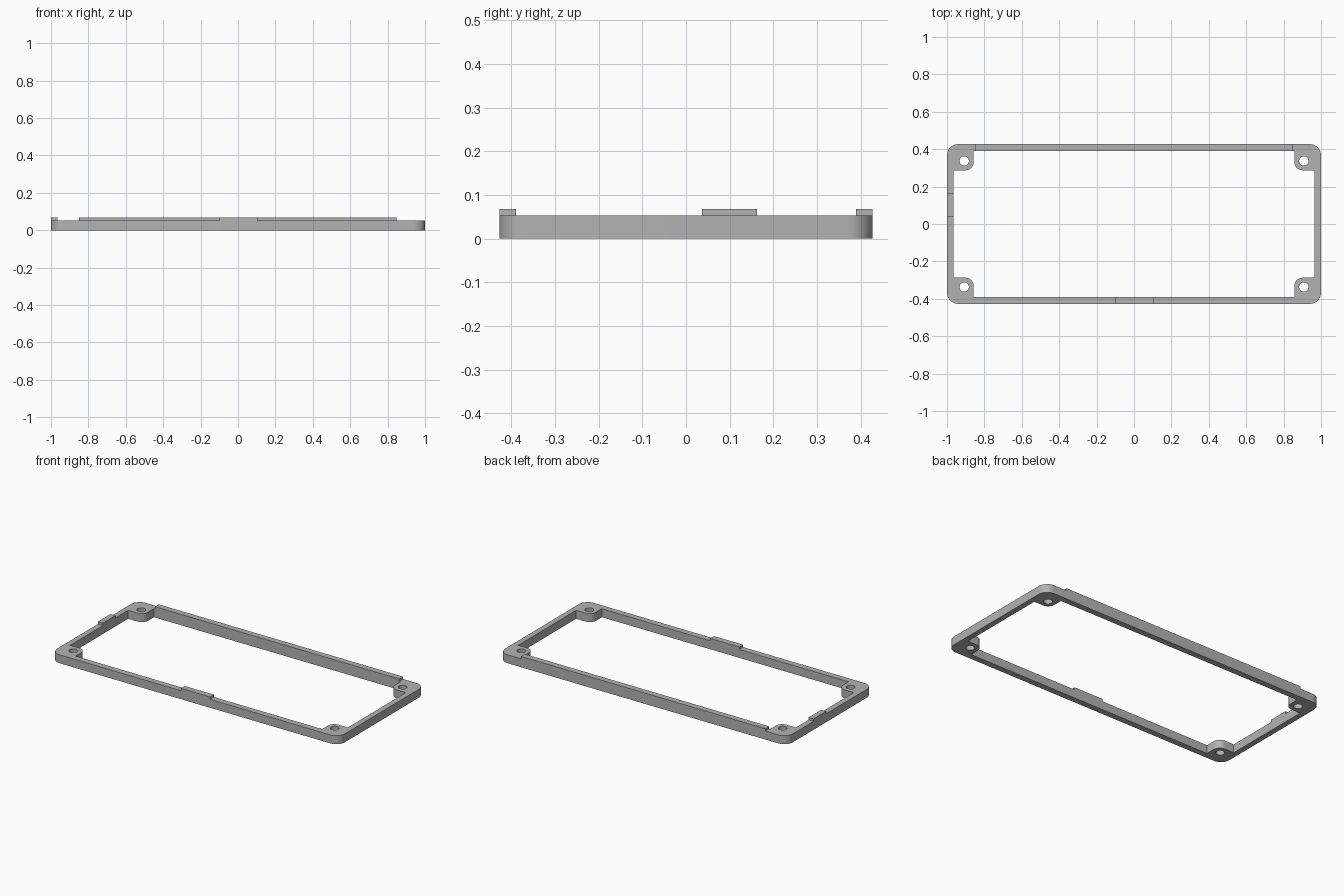
import bpy, bmesh
from math import sin, cos, pi

HALF_X, HALF_Y = 1.0, 0.427      # outer half sizes
IN_X, IN_Y = 0.965, 0.389        # inner wall faces
BOSS_X, BOSS_Y = 0.857, 0.287    # inner faces of the corner bosses
BASE_H, TOP_H = 0.053, 0.068
QUADRANTS = [(1, 1), (-1, 1), (-1, -1), (1, -1)]

cube = bpy.data.objects.get("Cube")
if cube:
    bpy.data.objects.remove(cube, do_unlink=True)

grey = bpy.data.materials.new("plain grey")
grey.use_nodes = True
colour = (0.45, 0.45, 0.45, 1)
grey.diffuse_color = colour
grey.node_tree.nodes["Principled BSDF"].inputs["Base Color"].default_value = colour


def arc(cx, cy, r, start, end, steps):
    angles = [start + (end - start) * i / steps for i in range(steps + 1)]
    return [(cx + r * cos(a), cy + r * sin(a)) for a in angles]


def four_corners(corner):
    """Mirror a first-quadrant run of points into a closed loop."""
    loop = []
    for sx, sy in QUADRANTS:
        run = [(x * sx, y * sy) for x, y in corner]
        loop += run if sx * sy > 0 else run[::-1]
    return loop


def add_object(name, mesh):
    obj = bpy.data.objects.new(name, mesh)
    mesh.materials.clear()
    mesh.materials.append(grey)
    bpy.context.collection.objects.link(obj)
    return obj


def extruded_plate(name, loops, height):
    """Fill closed loops (inner ones become holes) and extrude up from z = 0."""
    curve = bpy.data.curves.new(name + " outline", "CURVE")
    curve.dimensions = "2D"
    curve.fill_mode = "BOTH"
    curve.extrude = height / 2
    for loop in loops:
        spline = curve.splines.new("POLY")
        spline.points.add(len(loop) - 1)
        for point, (x, y) in zip(spline.points, loop):
            point.co = (x, y, 0, 1)
        spline.use_cyclic_u = True
    helper = bpy.data.objects.new(name + " outline", curve)
    bpy.context.collection.objects.link(helper)
    graph = bpy.context.evaluated_depsgraph_get()
    mesh = bpy.data.meshes.new_from_object(helper.evaluated_get(graph))
    bpy.data.objects.remove(helper, do_unlink=True)
    bm = bmesh.new()
    bm.from_mesh(mesh)
    bmesh.ops.remove_doubles(bm, verts=bm.verts, dist=1e-5)
    bmesh.ops.translate(bm, verts=bm.verts, vec=(0, 0, height / 2))
    bmesh.ops.recalc_face_normals(bm, faces=bm.faces)
    bm.to_mesh(mesh)
    bm.free()
    return add_object(name, mesh)


def raised_lip(name, x0, x1, y0, y1):
    bm = bmesh.new()
    bmesh.ops.create_cube(bm, size=1)
    size = (x1 - x0, y1 - y0, TOP_H - BASE_H)
    bmesh.ops.scale(bm, verts=bm.verts, vec=size)
    centre = ((x0 + x1) / 2, (y0 + y1) / 2, (BASE_H + TOP_H) / 2)
    bmesh.ops.translate(bm, verts=bm.verts, vec=centre)
    mesh = bpy.data.meshes.new(name)
    bm.to_mesh(mesh)
    bm.free()
    return add_object(name, mesh)


# Rounded frame with corner bosses and screw holes
R, BOSS_R = 0.06, 0.045
outer = four_corners(arc(HALF_X - R, HALF_Y - R, R, 0, pi / 2, 12))
boss = arc(BOSS_X + BOSS_R, BOSS_Y + BOSS_R, BOSS_R, 1.5 * pi, pi, 10)
inner = four_corners([(IN_X, BOSS_Y)] + boss + [(BOSS_X, IN_Y)])
holes = [arc(0.908 * sx, 0.337 * sy, 0.025, 0, 2 * pi, 32)[:-1] for sx, sy in QUADRANTS]
frame = extruded_plate("frame", [outer, inner] + holes, BASE_H)

bpy.context.view_layer.objects.active = frame
frame.select_set(True)
bpy.ops.object.shade_smooth_by_angle(angle=pi / 6)

# Raised lips on the back, front and right walls
raised_lip("back_lip", -0.85, 0.848, IN_Y, HALF_Y)
raised_lip("front_lip", -0.098, 0.105, -HALF_Y, -IN_Y)
raised_lip("right_lip", -HALF_X, -IN_X, 0.037, 0.162)
